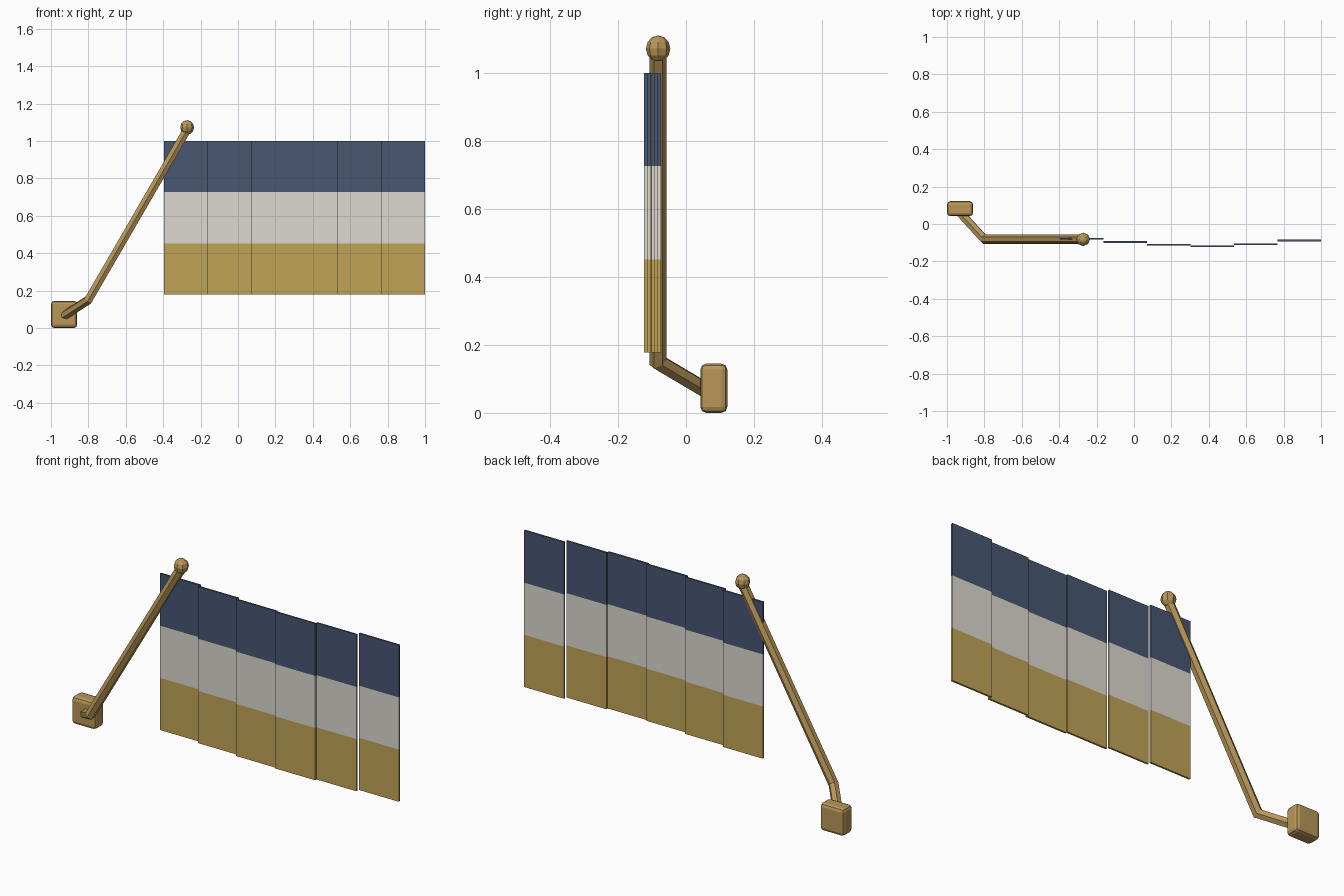
import bpy, bmesh, math
from mathutils import Vector, Matrix

if "Cube" in bpy.data.objects:
    bpy.data.objects.remove(bpy.data.objects["Cube"])


def material(name, rgb):
    m = bpy.data.materials.new(name)
    m.diffuse_color = (*rgb, 1)
    m.use_nodes = True
    m.node_tree.nodes["Principled BSDF"].inputs["Base Color"].default_value = m.diffuse_color
    return m


navy = material("navy", (0.065, 0.095, 0.17))
cream = material("cream", (0.72, 0.70, 0.63))
gold = material("gold", (0.53, 0.37, 0.095))
brass = material("brass", (0.48, 0.31, 0.10))


def finish(name, bm, mats):
    bmesh.ops.recalc_face_normals(bm, faces=bm.faces)
    me = bpy.data.meshes.new(name)
    bm.to_mesh(me)
    bm.free()
    for m in mats:
        me.materials.append(m)
    ob = bpy.data.objects.new(name, me)
    bpy.context.collection.objects.link(ob)
    return ob


# Wall block with chamfered edges
bm = bmesh.new()
bmesh.ops.create_cube(bm, size=1, matrix=Matrix.Translation((-0.93, 0.082, 0.0725))
                      @ Matrix.Diagonal((0.14, 0.08, 0.145, 1)))
bmesh.ops.bevel(bm, geom=bm.edges[:], offset=0.018, segments=2, profile=0.5, affect='EDGES')
finish("wall_block", bm, [brass])

# Bent hexagonal pole, mitred at the elbow
foot = Vector((-0.93, 0.06, 0.066))
elbow = Vector((-0.8, -0.082, 0.15))
tip = Vector((-0.272, -0.082, 1.06))
d1, d2 = (elbow - foot).normalized(), (tip - elbow).normalized()
u = Vector((0, 1, 0))
v = d2.cross(u)


def slide(p, d, centre, normal):
    return p + d * ((centre - p).dot(normal) / d.dot(normal))


top = [tip + 0.025 * (u * math.cos(a) + v * math.sin(a))
       for a in (i * math.tau / 6 for i in range(6))]
mid = [slide(p, d2, elbow, d1 + d2) for p in top]
low = [slide(p, d1, foot, d1) for p in mid]
bm = bmesh.new()
rings = [[bm.verts.new(p) for p in r] for r in (low, mid, top)]
for a, b in zip(rings, rings[1:]):
    for i in range(6):
        j = (i + 1) % 6
        bm.faces.new((a[i], a[j], b[j], b[i]))
bm.faces.new(rings[0])
bm.faces.new(rings[-1])
finish("pole", bm, [brass])

# Faceted finial ball
bm = bmesh.new()
bmesh.ops.create_uvsphere(bm, u_segments=8, v_segments=6, radius=0.039,
                          matrix=Matrix.Translation((-0.272, -0.082, 1.072))
                          @ Matrix.Diagonal((0.95, 0.92, 1, 1)))
finish("finial", bm, [brass])

# Flag: six stepped panels, each with three coloured bands
x0, width, z0, band, half = -0.395, 0.2325, 0.178, 0.274, 0.005
for k, y in enumerate((-0.079, -0.096, -0.111, -0.119, -0.108, -0.089)):
    xa, xb = x0 + k * width, x0 + (k + 1) * width
    bm = bmesh.new()
    rows = [[bm.verts.new((x, y + s, z0 + r * band))
             for x, s in ((xa, -half), (xb, -half), (xb, half), (xa, half))]
            for r in range(4)]
    for r in range(3):
        for i in range(4):
            j = (i + 1) % 4
            f = bm.faces.new((rows[r][i], rows[r][j], rows[r + 1][j], rows[r + 1][i]))
            f.material_index = r
    bm.faces.new(rows[0])
    bm.faces.new(rows[3]).material_index = 2
    finish(f"flag_panel_{k + 1}", bm, [gold, cream, navy])
